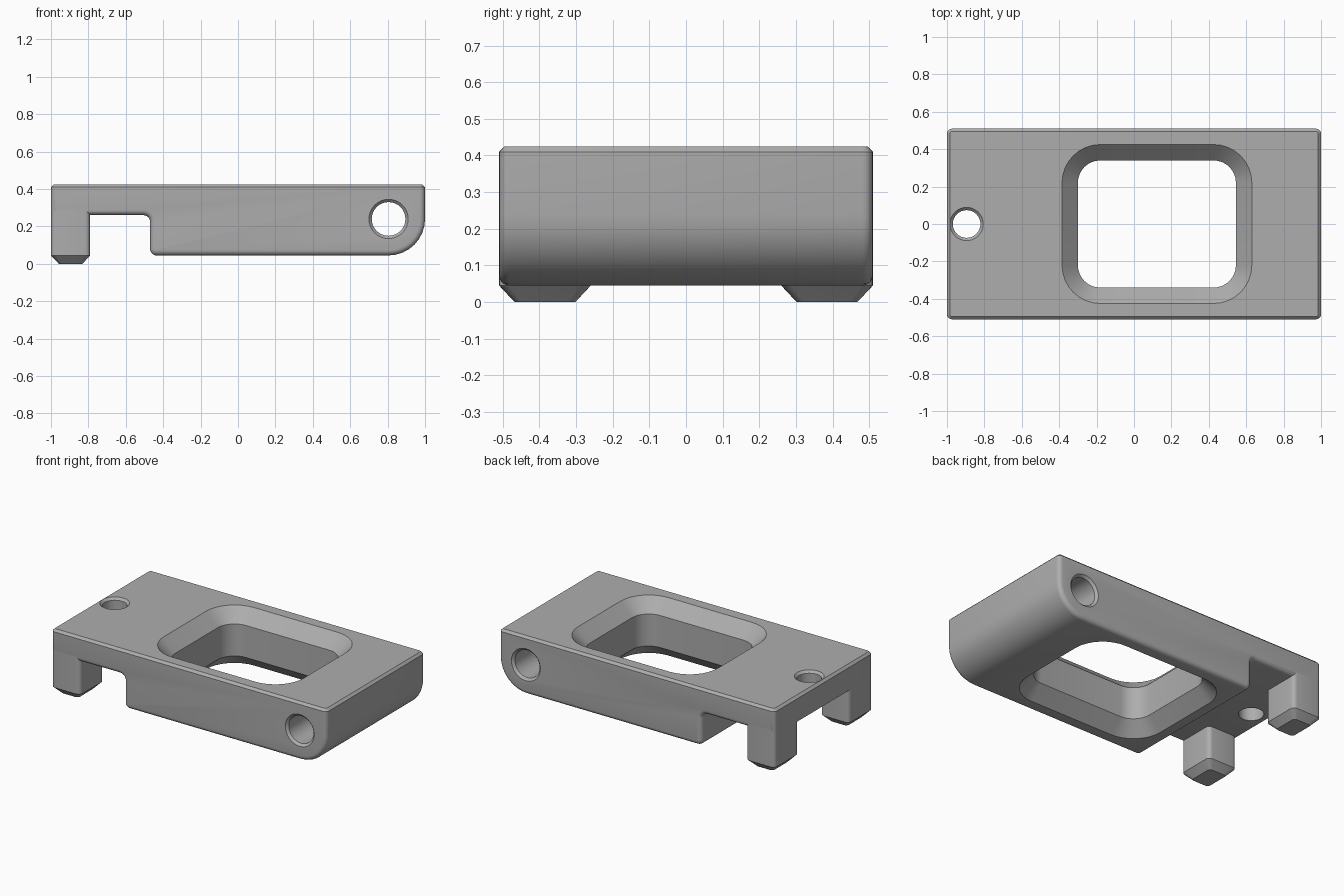
import bpy, bmesh, math
from mathutils import Vector

if "Cube" in bpy.data.objects:
    bpy.data.objects.remove(bpy.data.objects["Cube"])

grey = bpy.data.materials.new("plain grey")
grey.use_nodes = True
colour = (0.42, 0.42, 0.42, 1)
grey.diffuse_color = colour
grey.node_tree.nodes["Principled BSDF"].inputs["Base Color"].default_value = colour

TOP, BASE, SLOT, DEPTH, EDGE = 0.425, 0.045, 0.26, 0.51, 0.028


def fillet(corners, steps):
    """Turn (x, y, radius) corners into a rounded outline."""
    out = []
    for i, (x, y, r) in enumerate(corners):
        p = Vector((x, y))
        if not r:
            out.append(p)
            continue
        a = (Vector(corners[i - 1][:2]) - p).normalized()
        b = (Vector(corners[(i + 1) % len(corners)][:2]) - p).normalized()
        centre = p + (a + b) * r
        for k in range(steps + 1):
            t = k / steps * math.pi / 2
            out.append(centre - b * r * math.cos(t) - a * r * math.sin(t))
    return out


def rounded_rect(hx, hy, r, steps):
    r = min(r, hx * 0.999, hy * 0.999)
    return fillet([(-hx, -hy, r), (hx, -hy, r), (hx, hy, r), (-hx, hy, r)], steps)


def finish(bm, name):
    bmesh.ops.recalc_face_normals(bm, faces=bm.faces)
    mesh = bpy.data.meshes.new(name)
    bm.to_mesh(mesh)
    bm.free()
    obj = bpy.data.objects.new(name, mesh)
    mesh.materials.append(grey)
    bpy.context.collection.objects.link(obj)
    return obj


def loft(name, hx, hy, r, levels, location, turn=0, steps=8):
    """Stack rounded rectangles; levels are (height, outward offset)."""
    bm = bmesh.new()
    rings = []
    for z, grow in levels:
        outline = rounded_rect(hx + grow, hy + grow, max(r + grow, 0.02), steps)
        rings.append([bm.verts.new((p.x, p.y, z)) for p in outline])
    n = len(rings[0])
    for low, high in zip(rings, rings[1:]):
        for i in range(n):
            j = (i + 1) % n
            bm.faces.new((low[i], low[j], high[j], high[i]))
    bm.faces.new(rings[0])
    bm.faces.new(rings[-1])
    obj = finish(bm, name)
    obj.location = location
    obj.rotation_euler.x = turn
    return obj


def smooth(obj):
    bpy.ops.object.select_all(action="DESELECT")
    obj.select_set(True)
    bpy.context.view_layer.objects.active = obj
    bpy.ops.object.shade_smooth_by_angle(angle=math.radians(30))


# Body: side profile extruded across the depth
profile = fillet([(-1, TOP, 0), (-1, SLOT, 0), (-0.47, SLOT, 0.035),
                  (-0.47, BASE, 0.035), (1, BASE, 0.195), (1, TOP, 0)], 8)
bm = bmesh.new()
cap = bm.faces.new([bm.verts.new((p.x, -DEPTH, p.y)) for p in profile])
grown = bmesh.ops.extrude_face_region(bm, geom=[cap])["geom"]
bmesh.ops.translate(bm, verts=[v for v in grown if isinstance(v, bmesh.types.BMVert)],
                    vec=(0, 2 * DEPTH, 0))
bmesh.ops.recalc_face_normals(bm, faces=bm.faces)

# Rounded side edges, then a crisp chamfer round the top
side = [e for e in bm.edges
        if abs(e.verts[0].co.y - e.verts[1].co.y) < 1e-4
        and min(v.co.z for v in e.verts) < TOP - 0.01]
bmesh.ops.bevel(bm, geom=side, offset=EDGE, offset_type="OFFSET", segments=5,
                profile=0.5, affect="EDGES", clamp_overlap=False)
bm.normal_update()
lid = max((f for f in bm.faces if f.normal.z > 0.99), key=lambda f: f.calc_area())
bmesh.ops.bevel(bm, geom=list(lid.edges), offset=0.015, offset_type="OFFSET",
                segments=1, profile=0.5, affect="EDGES", clamp_overlap=False)
body = finish(bm, "body")

# Openings: chamfered window, cross hole and countersunk hole
cutters = [
    loft("window_cutter", 0.4225, 0.34, 0.12,
         [(BASE - 0.01, 0.095), (BASE + 0.085, 0), (TOP - 0.085, 0), (TOP + 0.01, 0.095)],
         (0.1225, 0, 0)),
    loft("cross_hole_cutter", 0.09, 0.09, 0.09,
         [(-0.52, 0.025), (-0.495, 0), (0.495, 0), (0.52, 0.025)],
         (0.805, 0, 0.24), math.pi / 2),
    loft("small_hole_cutter", 0.074, 0.074, 0.074,
         [(0.2, 0), (TOP - 0.015, 0), (TOP + 0.01, 0.025)], (-0.895, 0, 0)),
]
bpy.context.view_layer.objects.active = body
for cutter in cutters:
    cutter.hide_render = True
    mod = body.modifiers.new(cutter.name, "BOOLEAN")
    mod.operation, mod.solver, mod.object = "DIFFERENCE", "EXACT", cutter
    bpy.ops.object.modifier_apply(modifier=mod.name)
    bpy.data.objects.remove(cutter)
smooth(body)

# Legs with tapered feet
for name, y in (("front_leg", -0.385), ("back_leg", 0.385)):
    leg = loft(name, 0.105, 0.125, EDGE,
               [(0, -0.042), (BASE, 0), (SLOT + EDGE, 0)], (-0.895, y, 0), steps=5)
    smooth(leg)
